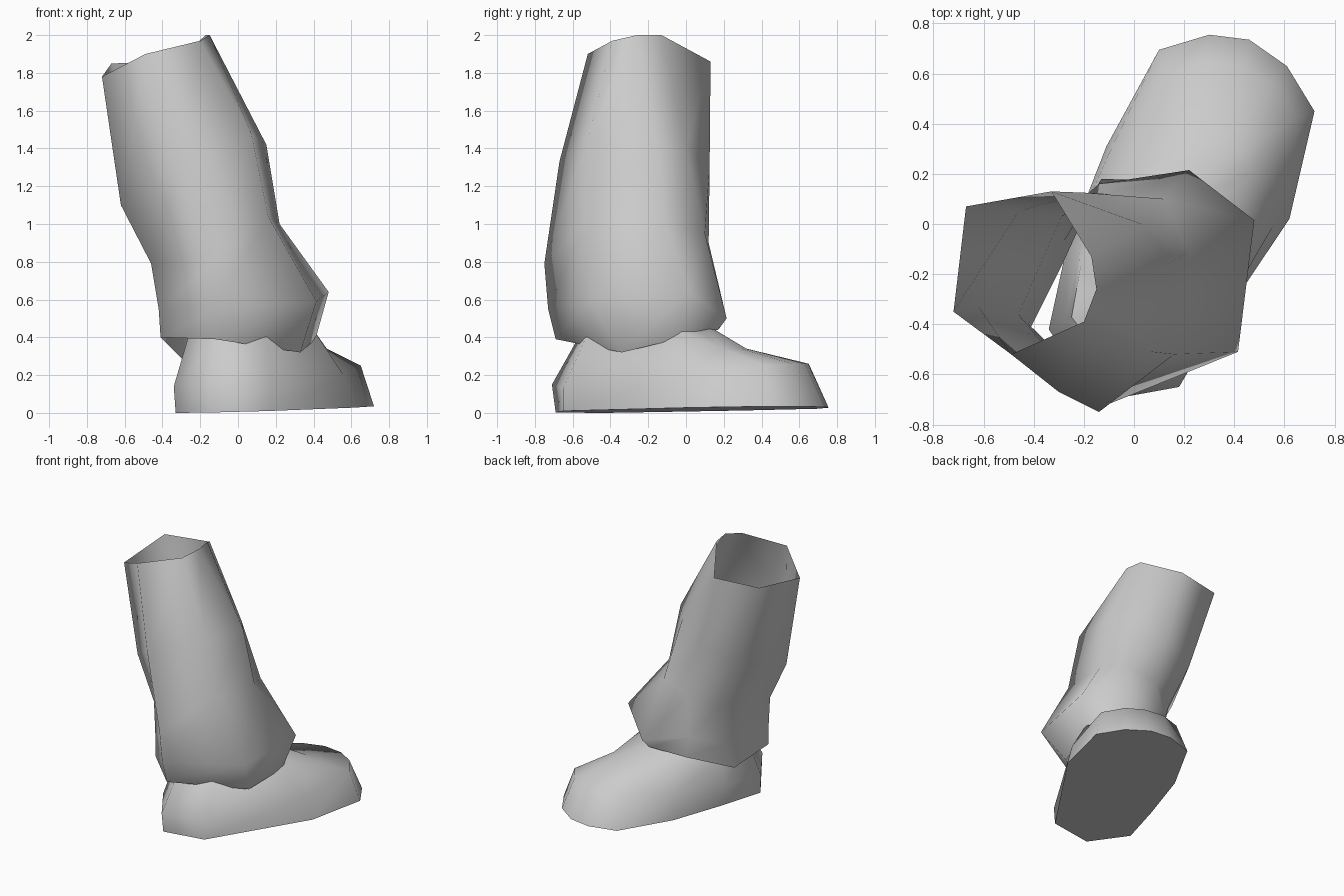
import bpy
import bmesh
import math

cube = bpy.data.objects.get("Cube")
if cube:
    bpy.data.objects.remove(cube, do_unlink=True)


def make_material(name, colour):
    mat = bpy.data.materials.new(name)
    mat.use_nodes = True
    mat.diffuse_color = colour
    mat.node_tree.nodes["Principled BSDF"].inputs["Base Color"].default_value = colour
    return mat


def loft(name, rings, material, cap_ends, sharp_angle):
    """Skin a stack of closed rings, listed from bottom to top."""
    bm = bmesh.new()
    loops = [[bm.verts.new(point) for point in ring] for ring in rings]
    for lower, upper in zip(loops, loops[1:]):
        count = len(lower)
        for i in range(count):
            j = (i + 1) % count
            bm.faces.new((lower[i], lower[j], upper[j], upper[i]))
    if cap_ends:
        bm.faces.new(list(reversed(loops[0])))
        bm.faces.new(loops[-1])
    mesh = bpy.data.meshes.new(name)
    bm.to_mesh(mesh)
    bm.free()
    mesh.materials.append(material)
    obj = bpy.data.objects.new(name, mesh)
    bpy.context.scene.collection.objects.link(obj)

    # smooth shading that keeps only the hard edges crisp
    bpy.ops.object.select_all(action="DESELECT")
    obj.select_set(True)
    bpy.context.view_layer.objects.active = obj
    bpy.ops.object.shade_smooth_by_angle(angle=math.radians(sharp_angle))


grey = make_material("plain_grey", (0.6, 0.6, 0.6, 1.0))

# Trouser leg: an open seven-sided tube, each ring starting at the outer side
hem = [(-.41, -.41, .4), (-.12, -.69, .39), (.33, -.34, .32), (.41, -.05, .39),
       (.19, .17, .44), (-.13, .18, .45), (-.29, -.17, .28)]
ankle = [(-.42, -.4, .55), (-.13, -.73, .55), (.415, -.51, .59), (.48, .015, .64),
         (.22, .215, .5), (-.14, .16, .6), (-.28, -.07, .5)]
shin = [(-.46, -.36, .79), (-.14, -.75, .79), (.16, -.52, 1.04), (.22, -.11, 1),
        (.12, .1, .95), (-.1, .12, .9), (-.29, .03, .82)]
calf = [(-.62, -.33, 1.1), (-.3, -.67, 1.33), (.07, -.51, 1.48), (.15, -.15, 1.42),
        (.03, 0, 1.4), (-.2, .125, 1.3), (-.46, .05, 1.2)]
rim = [(-.72, -.35, 1.78), (-.49, -.52, 1.9), (-.2, -.39, 1.97), (-.15, -.26, 2),
       (-.17, -.13, 2), (-.33, .13, 1.86), (-.67, .07, 1.85)]
loft("trouser_leg", [hem, ankle, shin, calf, rim], grey, cap_ends=False, sharp_angle=110)

# Shoe: flat sole tilted up slightly towards the toe, then the upper
sole_outline = [(-.15, -.69), (.17, -.65), (.62, .02), (.72, .45), (.61, .63),
                (.46, .735), (.3, .755), (.1, .695), (-.11, .31), (-.24, -.1), (-.33, -.43)]
sole = [(x, y, .0125 + .025 * x + .01 * y) for x, y in sole_outline]
side = [(-.15, -.71, .15), (.18, -.65, .13), (.56, 0, .2), (.65, .42, .25),
        (.55, .56, .26), (.43, .63, .26), (.28, .65, .26), (.12, .6, .26),
        (-.1, .28, .2), (-.27, -.1, .17), (-.34, -.42, .14)]
instep = [(-.12, -.58, .38), (.15, -.53, .4), (.4, -.05, .44), (.47, .2, .34),
          (.42, .29, .34), (.36, .32, .34), (.28, .32, .34), (.18, .3, .34),
          (-.02, .18, .38), (-.22, -.1, .36), (-.27, -.38, .38)]


# Ankle of the shoe, drawn in and hidden inside the trouser leg
def draw_in(ring, centre_x, centre_y, factor, height):
    return [(centre_x + (x - centre_x) * factor,
             centre_y + (y - centre_y) * factor, height) for x, y, z in ring]


collar = draw_in(instep, -.2, -.35, .7, .46)
loft("shoe", [sole, side, instep, collar], grey, cap_ends=True, sharp_angle=65)
